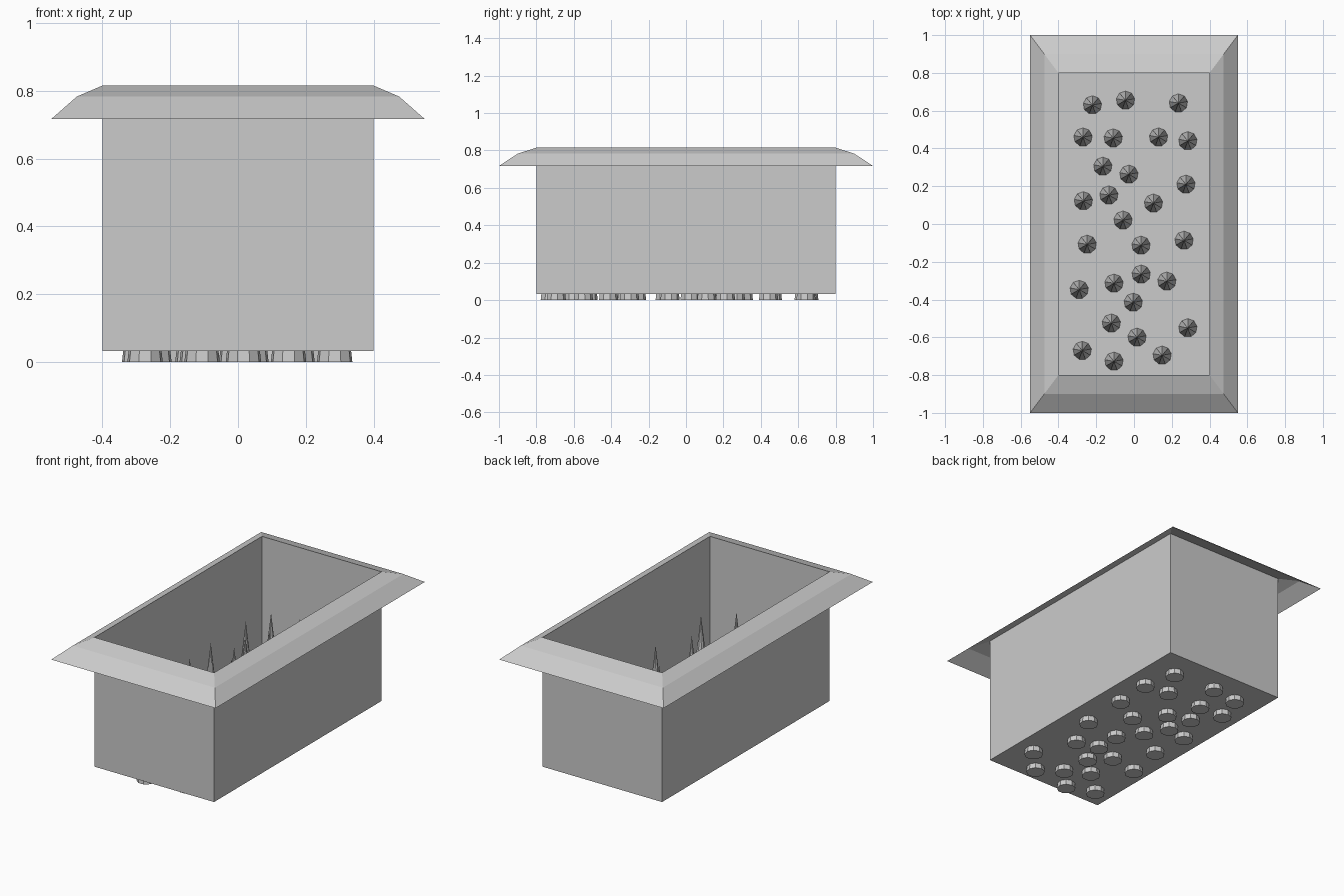
import bpy, bmesh
from mathutils import Matrix

if "Cube" in bpy.data.objects:
    bpy.data.objects.remove(bpy.data.objects["Cube"])


def make_object(name, bm):
    bmesh.ops.recalc_face_normals(bm, faces=bm.faces[:])
    mesh = bpy.data.meshes.new(name)
    bm.to_mesh(mesh)
    bm.free()
    obj = bpy.data.objects.new(name, mesh)
    bpy.context.collection.objects.link(obj)
    return obj


def ring(bm, hx, hy, z):
    return [bm.verts.new((sx * hx, sy * hy, z))
            for sx, sy in ((-1, -1), (1, -1), (1, 1), (-1, 1))]


def stack(bm, sections):
    """Join rectangular sections (half x, half y, z) with thin sheets."""
    rings = [ring(bm, *s) for s in sections]
    for a, b in zip(rings, rings[1:]):
        for i in range(4):
            j = (i + 1) % 4
            bm.faces.new((a[i], a[j], b[j], b[i]))
    return rings


FLOOR, TOP = 0.033, 0.815

# Pit: thin open-topped box
bm = bmesh.new()
rings = stack(bm, [(0.4, 0.8, FLOOR), (0.4, 0.8, TOP)])
bm.faces.new(rings[0][::-1])
make_object("pit_box", bm)

# Rim: thin sheet sloping outwards in two steps, open underneath
bm = bmesh.new()
stack(bm, [(0.4, 0.8, TOP), (0.475, 0.9, 0.783), (0.55, 1.0, 0.717)])
make_object("sloped_rim", bm)

# Spikes: faceted cones poking through the floor
SPIKES = [
    (-0.22, 0.63), (-0.045, 0.655), (0.235, 0.64), (-0.27, 0.46),
    (-0.11, 0.455), (0.13, 0.46), (0.285, 0.44), (-0.165, 0.305),
    (-0.027, 0.263), (-0.268, 0.122), (-0.133, 0.153), (0.103, 0.11),
    (0.275, 0.21), (-0.058, 0.02), (-0.248, -0.108), (0.037, -0.113),
    (0.265, -0.087), (-0.29, -0.347), (-0.106, -0.314), (0.038, -0.266),
    (0.174, -0.303), (-0.004, -0.415), (-0.12, -0.525), (0.016, -0.6),
    (0.285, -0.55), (-0.274, -0.67), (-0.106, -0.727), (0.149, -0.695)]
HEIGHT = 0.465
bm = bmesh.new()
for x, y in SPIKES:
    bmesh.ops.create_cone(bm, cap_ends=True, segments=9, radius1=0.053,
                          radius2=0, depth=HEIGHT,
                          matrix=Matrix.Translation((x, y, HEIGHT / 2)))
bmesh.ops.remove_doubles(bm, verts=bm.verts[:], dist=1e-5)
make_object("floor_spikes", bm)
